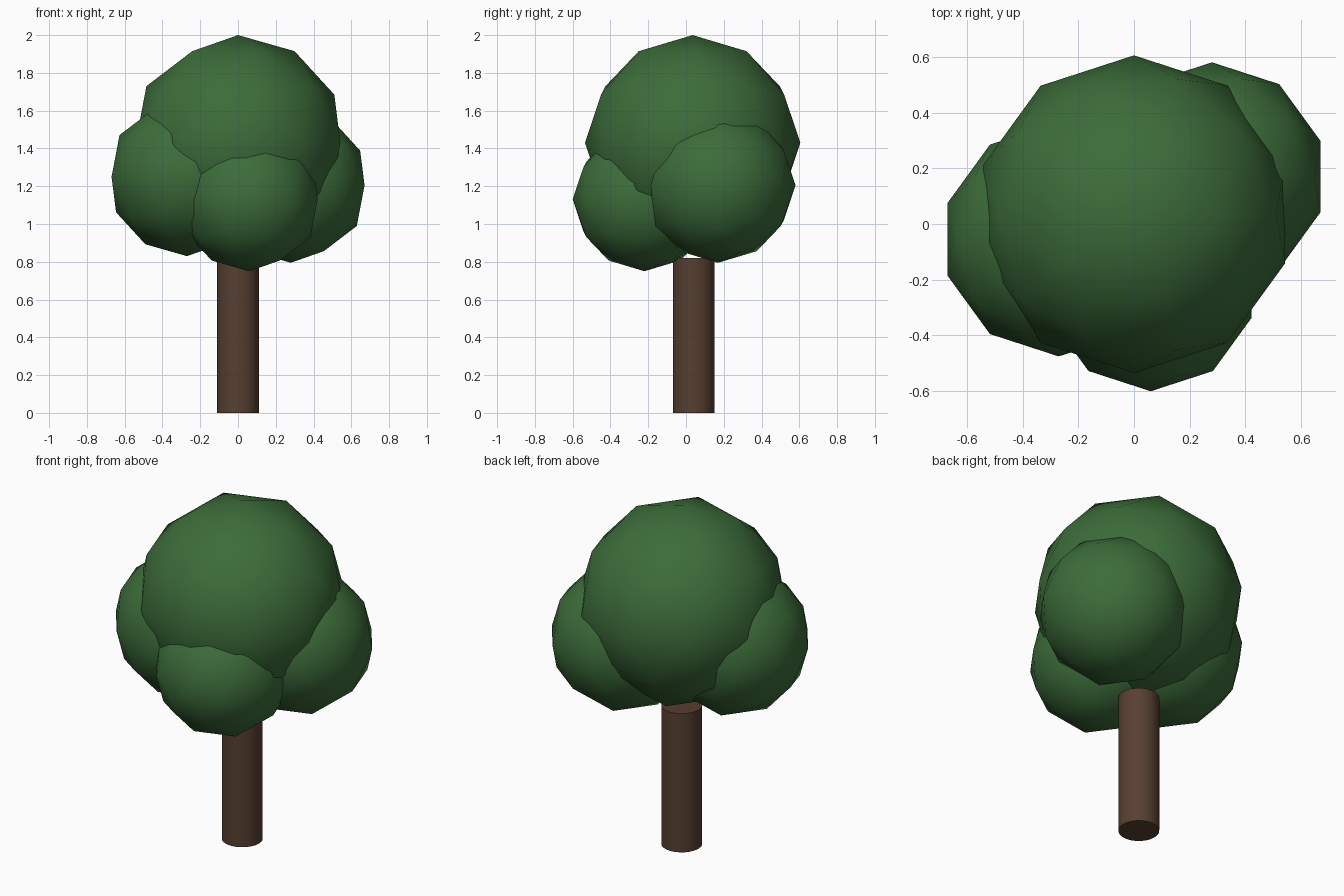
import bpy

if "Cube" in bpy.data.objects:
    bpy.data.objects.remove(bpy.data.objects["Cube"])


def material(name, colour):
    m = bpy.data.materials.new(name)
    m.diffuse_color = (*colour, 1)
    m.use_nodes = True
    m.node_tree.nodes["Principled BSDF"].inputs["Base Color"].default_value = m.diffuse_color
    return m


leaf = material("leaf green", (0.045, 0.150, 0.042))
bark = material("bark brown", (0.095, 0.050, 0.030))


def finish(name, mat):
    ob = bpy.context.object
    ob.name = name
    ob.data.materials.append(mat)
    return ob


# Trunk: plain cylinder, smooth sides and sharp rims
bpy.ops.mesh.primitive_cylinder_add(vertices=24, radius=0.11, depth=0.82,
                                    location=(0, 0.04, 0.41))
finish("trunk", bark)
bpy.ops.object.shade_smooth_by_angle()

# Foliage: overlapping low-poly balls, smooth shaded
for name, radius, centre in (
        ("crown_top", 0.57, (0, 0.035, 1.43)),
        ("crown_left", 0.42, (-0.27, -0.055, 1.25)),
        ("crown_front", 0.38, (0.06, -0.22, 1.13)),
        ("crown_right", 0.41, (0.28, 0.17, 1.205))):
    bpy.ops.mesh.primitive_ico_sphere_add(subdivisions=2, radius=radius,
                                          location=centre)
    finish(name, leaf)
    bpy.ops.object.shade_smooth()
